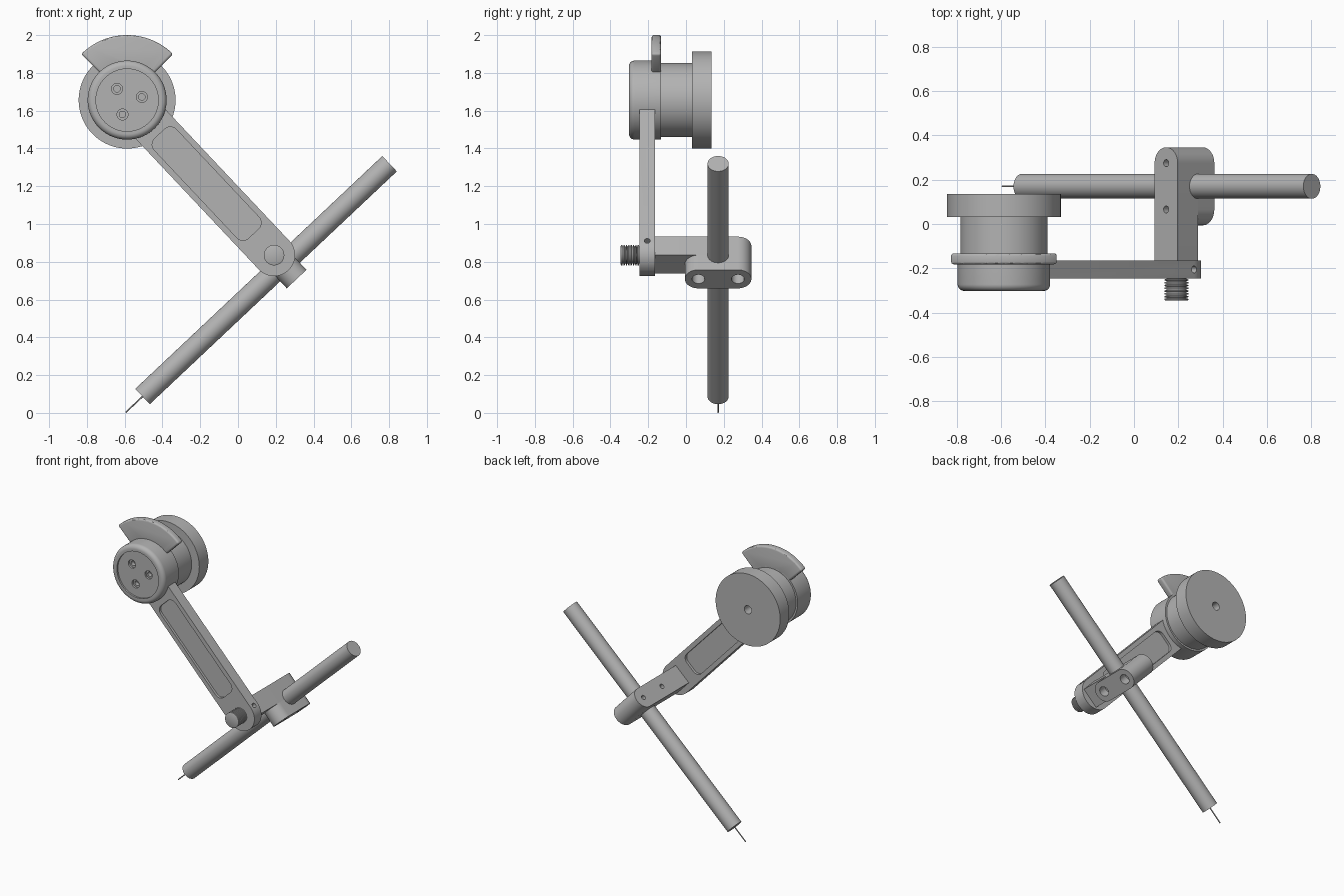
import bpy, bmesh, math
from mathutils import Matrix

if "Cube" in bpy.data.objects:
    bpy.data.objects.remove(bpy.data.objects["Cube"], do_unlink=True)

grey = bpy.data.materials.new("machined_grey")
grey.use_nodes = True
grey.diffuse_color = (0.45, 0.45, 0.45, 1)
grey.node_tree.nodes["Principled BSDF"].inputs["Base Color"].default_value = (0.45, 0.45, 0.45, 1)

# Tilted frame at the pivot: X runs down the arm, Z runs up the rod
TILT = Matrix.Translation((0.191, 0, 0.835)) @ Matrix.Rotation(math.radians(46.7), 4, "Y")
HUB = Matrix.Translation((-0.587, 0, 1.656))
ALONG_X = Matrix.Rotation(math.radians(-90), 4, "Z")      # lathe axis Y -> X
ALONG_Z = Matrix.Rotation(math.radians(90), 4, "X")       # lathe axis Y -> Z


def finish(name, bm, frame):
    bmesh.ops.remove_doubles(bm, verts=bm.verts, dist=1e-5)
    bmesh.ops.recalc_face_normals(bm, faces=bm.faces)
    bm.transform(frame)
    mesh = bpy.data.meshes.new(name)
    bm.to_mesh(mesh)
    bm.free()
    mesh.materials.append(grey)
    obj = bpy.data.objects.new(name, mesh)
    bpy.context.collection.objects.link(obj)
    return obj


def prism(name, outline, lo, hi, frame, axis="Y"):
    """Extrude an outline along Y (points are x, z) or X (points are y, z)."""
    bm = bmesh.new()
    place = (lambda a, b: (a, lo, b)) if axis == "Y" else (lambda a, b: (lo, a, b))
    face = bm.faces.new([bm.verts.new(place(a, b)) for a, b in outline])
    grown = bmesh.ops.extrude_face_region(bm, geom=[face])["geom"]
    step = (0, hi - lo, 0) if axis == "Y" else (hi - lo, 0, 0)
    bmesh.ops.translate(bm, vec=step, verts=[g for g in grown if isinstance(g, bmesh.types.BMVert)])
    return finish(name, bm, frame)


def lathe(name, profile, frame, steps=64):
    """Spin (radius, y) points around the Y axis."""
    bm = bmesh.new()
    verts = [bm.verts.new((r, y, 0)) for r, y in profile]
    edges = [bm.edges.new(pair) for pair in zip(verts, verts[1:])]
    bmesh.ops.spin(bm, geom=verts + edges, cent=(0, 0, 0), axis=(0, 1, 0),
                   angle=math.tau, steps=steps)
    return finish(name, bm, frame)


def rod(name, radius, lo, hi, frame, steps=48):
    return lathe(name, [(0, lo), (radius, lo), (radius, hi), (0, hi)], frame, steps)


def arc(cx, cy, r, start, end, n=12):
    angles = [math.radians(start + (end - start) * i / n) for i in range(n + 1)]
    return [(cx + r * math.cos(a), cy + r * math.sin(a)) for a in angles]


def round_rect(x0, x1, half, r):
    return (arc(x1 - r, half - r, r, 90, 0) + arc(x1 - r, r - half, r, 0, -90)
            + arc(x0 + r, r - half, r, -90, -180) + arc(x0 + r, half - r, r, 180, 90))


def cut(obj, cutters):
    for cutter in cutters:
        cutter.hide_render = True
        mod = obj.modifiers.new("cut", "BOOLEAN")
        mod.object, mod.operation, mod.solver = cutter, "DIFFERENCE", "EXACT"
    bake(obj)
    for cutter in cutters:
        bpy.data.objects.remove(cutter, do_unlink=True)


def bake(obj):
    graph = bpy.context.evaluated_depsgraph_get()
    graph.update()
    mesh = bpy.data.meshes.new_from_object(obj.evaluated_get(graph))
    obj.modifiers.clear()
    obj.data = mesh


def at(x, y, z):
    return Matrix.Translation((x, y, z))


# Arm with a shallow pocket on both sides and a set screw hole
LENGTH, HALF = 1.133, 0.111
arm = prism("arm", round_rect(-LENGTH - HALF, HALF, HALF, HALF - 0.0005), -0.245, -0.165, TILT)
pocket = round_rect(0.25 - LENGTH, 0.975 - LENGTH, 0.08, 0.045)
cut(arm, [prism("pocket_cutter", pocket, -0.3, -0.227, TILT),
          prism("pocket_cutter", pocket, -0.183, -0.1, TILT),
          rod("set_screw_cutter", 0.016, 0.06, 0.2, TILT @ at(0, -0.205, 0) @ ALONG_Z, 24)])

# Front drum: rounded rim, recessed face, three stepped holes
fillet = [(r, y) for r, y in arc(0.179, -0.272, 0.03, -90, 0, 8)]
drum = lathe("front_drum", [(0, -0.29), (0.165, -0.29), (0.165, -0.302)] + fillet
             + [(0.209, -0.132), (0, -0.132)], HUB, 96)
hole = [(0, -0.35), (0.029, -0.35), (0.029, -0.275), (0.017, -0.275), (0.017, -0.24), (0, -0.24)]
cut(drum, [lathe("hole_cutter", hole,
                 HUB @ at(0.08 * math.cos(math.radians(a)), 0, 0.08 * math.sin(math.radians(a))), 32)
           for a in (12, 132, 252)])

# Drum body and the wide back disc with its centre bore
rod("drum_body", 0.196, -0.14, 0.045, HUB, 96)
lathe("back_disc", [(0, 0.032), (0.2565, 0.032), (0.2565, 0.135), (0.029, 0.135),
                    (0.029, 0.07), (0, 0.07)], HUB, 96)

# Fan-shaped counterweight above the drum
fan = prism("counterweight_fan", arc(0, 0, 0.344, 45, 135, 40) + arc(0, 0, 0.17, 135, 45, 20),
            -0.182, -0.132, HUB)
bevel = fan.modifiers.new("soft_edges", "BEVEL")
bevel.width, bevel.segments = 0.012, 3
bevel.limit_method, bevel.angle_limit = "ANGLE", math.radians(40)
bake(fan)

# Threaded stud at the pivot
PITCH, TURNS = 0.0125, 8
thread = [(0, -0.346), (0.048, -0.346)]
for i in range(TURNS):
    y = -0.343 + i * PITCH
    thread += [(0.054, y), (0.054, y + PITCH * 0.45), (0.045, y + PITCH * 0.6), (0.045, y + PITCH * 0.9)]
thread += [(0.045, -0.23), (0, -0.23)]
lathe("threaded_stud", thread, TILT)

# Clamp bar and clamp cap, split along the rod's centre line
R, FRONT, BACK, SPLIT = 0.0715, -0.006, 0.346, 0.067
BOLTS = (FRONT + R, BACK - R)
ROD_Y = (FRONT + BACK) / 2
back_end = arc(BACK - R, 0, R, 90, -90, 24)
bar = prism("clamp_bar", back_end + [(-0.17, -R), (-0.17, R)], -SPLIT, SPLIT, TILT, "X")
cap = prism("clamp_cap", back_end + arc(FRONT + R, 0, R, -90, -270, 24), SPLIT, 0.174, TILT, "X")
cut(bar, [rod("screw_cutter", 0.016, -0.1, -0.01, TILT @ at(0, y, 0) @ ALONG_X, 24) for y in BOLTS])
cut(cap, [rod("counterbore_cutter", 0.034, 0.11, 0.25, TILT @ at(0, y, 0) @ ALONG_X, 32) for y in BOLTS])

# Long rod through the clamp, with a fine needle at its lower end
rod_frame = TILT @ at(SPLIT, ROD_Y, 0) @ ALONG_Z
rod("long_rod", 0.056, -1.02, 0.777, rod_frame)
rod("needle", 0.004, -1.142, -1.01, rod_frame, 12)

# Smooth the round sides, keep the machined edges sharp
bpy.ops.object.select_all(action="DESELECT")
for obj in bpy.context.scene.objects:
    if obj.type == "MESH":
        obj.select_set(True)
        bpy.context.view_layer.objects.active = obj
bpy.ops.object.shade_smooth_by_angle(angle=math.radians(30))
